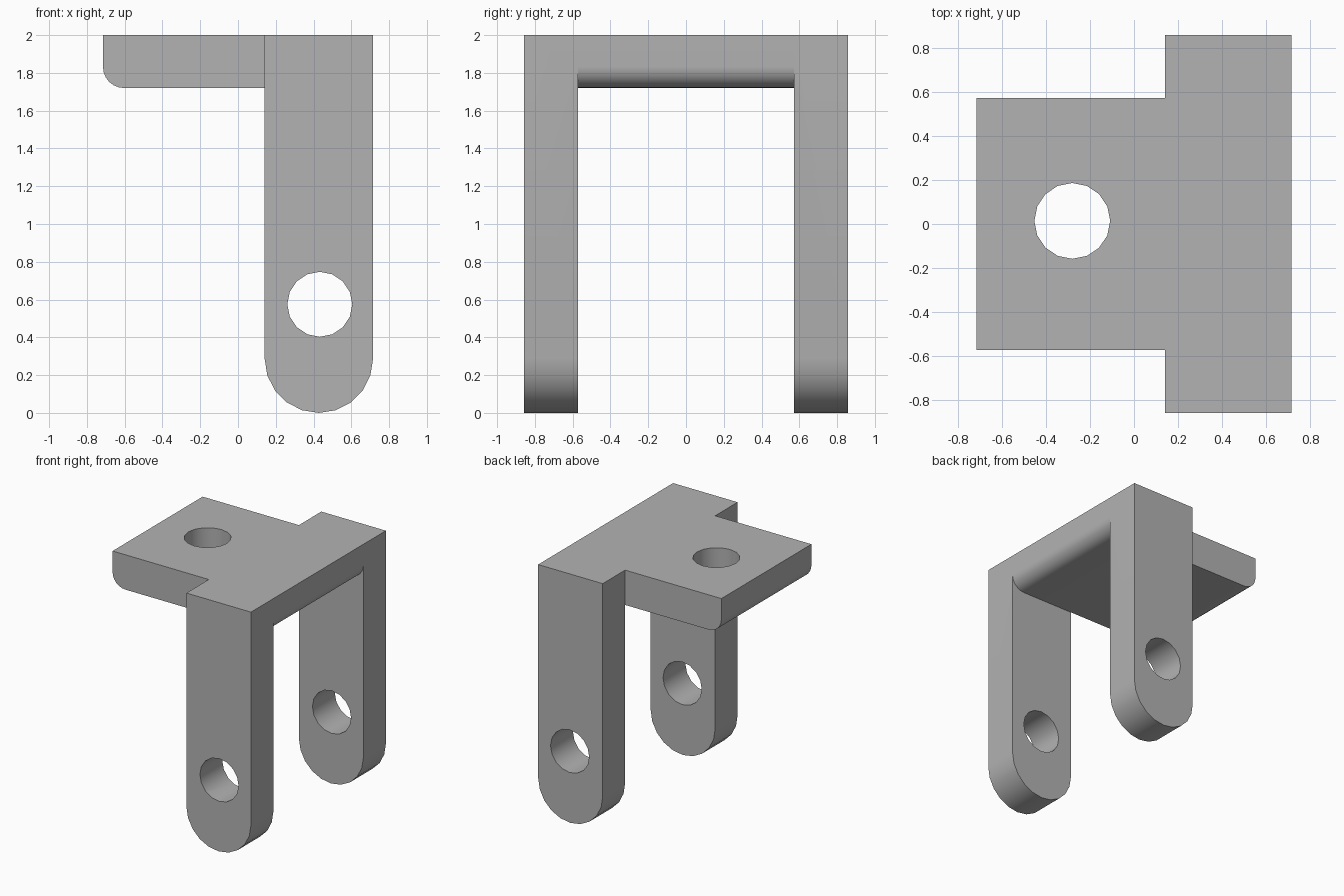
import bpy, bmesh, math
from mathutils import Matrix, Vector

cube = bpy.data.objects.get("Cube")
if cube:
    bpy.data.objects.remove(cube, do_unlink=True)

WIDTH, INNER, OUTER = 0.715, 0.572, 0.857   # half length, leg inner and outer faces
TOP, UNDER = 2.0, 1.72
LEG_X, LEG_R, HOLE_R = 0.428, 0.287, 0.172

grey = bpy.data.materials.new("plain_grey")
grey.use_nodes = True
colour = (0.45, 0.45, 0.45, 1)
grey.diffuse_color = colour
grey.node_tree.nodes["Principled BSDF"].inputs["Base Color"].default_value = colour


def arc(cx, cz, r, start, end, steps):
    angles = [math.radians(start + (end - start) * i / steps) for i in range(steps + 1)]
    return [(cx + r * math.cos(a), cz + r * math.sin(a)) for a in angles]


def finish(name, bm):
    bmesh.ops.recalc_face_normals(bm, faces=bm.faces)
    mesh = bpy.data.meshes.new(name)
    bm.to_mesh(mesh)
    bm.free()
    mesh.materials.append(grey)
    obj = bpy.data.objects.new(name, mesh)
    bpy.context.collection.objects.link(obj)
    return obj


def extrude_profile(name, points, y0, y1):
    bm = bmesh.new()
    face = bm.faces.new([bm.verts.new((x, y0, z)) for x, z in points])
    grown = bmesh.ops.extrude_face_region(bm, geom=[face])["geom"]
    moved = [v for v in grown if isinstance(v, bmesh.types.BMVert)]
    bmesh.ops.translate(bm, verts=moved, vec=(0, y1 - y0, 0))
    return finish(name, bm)


def cylinder(name, centre, along_y):
    bm = bmesh.new()
    turn = Matrix.Rotation(math.pi / 2, 4, "X") if along_y else Matrix()
    bmesh.ops.create_cone(bm, cap_ends=True, segments=16, radius1=HOLE_R, radius2=HOLE_R,
                          depth=3 if along_y else 1,
                          matrix=Matrix.Translation(Vector(centre)) @ turn)
    return finish(name, bm)


def combine(target, other, operation):
    mod = target.modifiers.new(operation.lower(), "BOOLEAN")
    mod.operation, mod.solver, mod.object = operation, "EXACT", other
    bpy.context.view_layer.objects.active = target
    bpy.ops.object.modifier_apply(modifier=mod.name)
    bpy.data.objects.remove(other, do_unlink=True)


# Top plate with rounded lower end edges
R = 0.112
plate = [(WIDTH, TOP), (-WIDTH, TOP)]
plate += arc(-WIDTH + R, UNDER + R, R, 180, 270, 6)
plate += arc(WIDTH - R, UNDER + R, R, 270, 360, 6)
bracket = extrude_profile("clevis_bracket", plate, -INNER, INNER)

# Two round-ended legs
leg = [(LEG_X + LEG_R, TOP), (LEG_X - LEG_R, TOP)]
leg += arc(LEG_X, LEG_R, LEG_R, 180, 360, 10)
for side in (-1, 1):
    combine(bracket, extrude_profile("leg", leg, side * INNER, side * OUTER), "UNION")

# Pin hole through the legs and bolt hole through the plate
combine(bracket, cylinder("pin_hole", (LEG_X + 0.005, 0, 0.575), True), "DIFFERENCE")
combine(bracket, cylinder("bolt_hole", (-0.28, 0.014, 1.86), False), "DIFFERENCE")

# Smooth the curved walls, keep the edges crisp
bpy.ops.object.select_all(action="DESELECT")
bracket.select_set(True)
bpy.context.view_layer.objects.active = bracket
bpy.ops.object.shade_smooth_by_angle(angle=math.radians(35))
